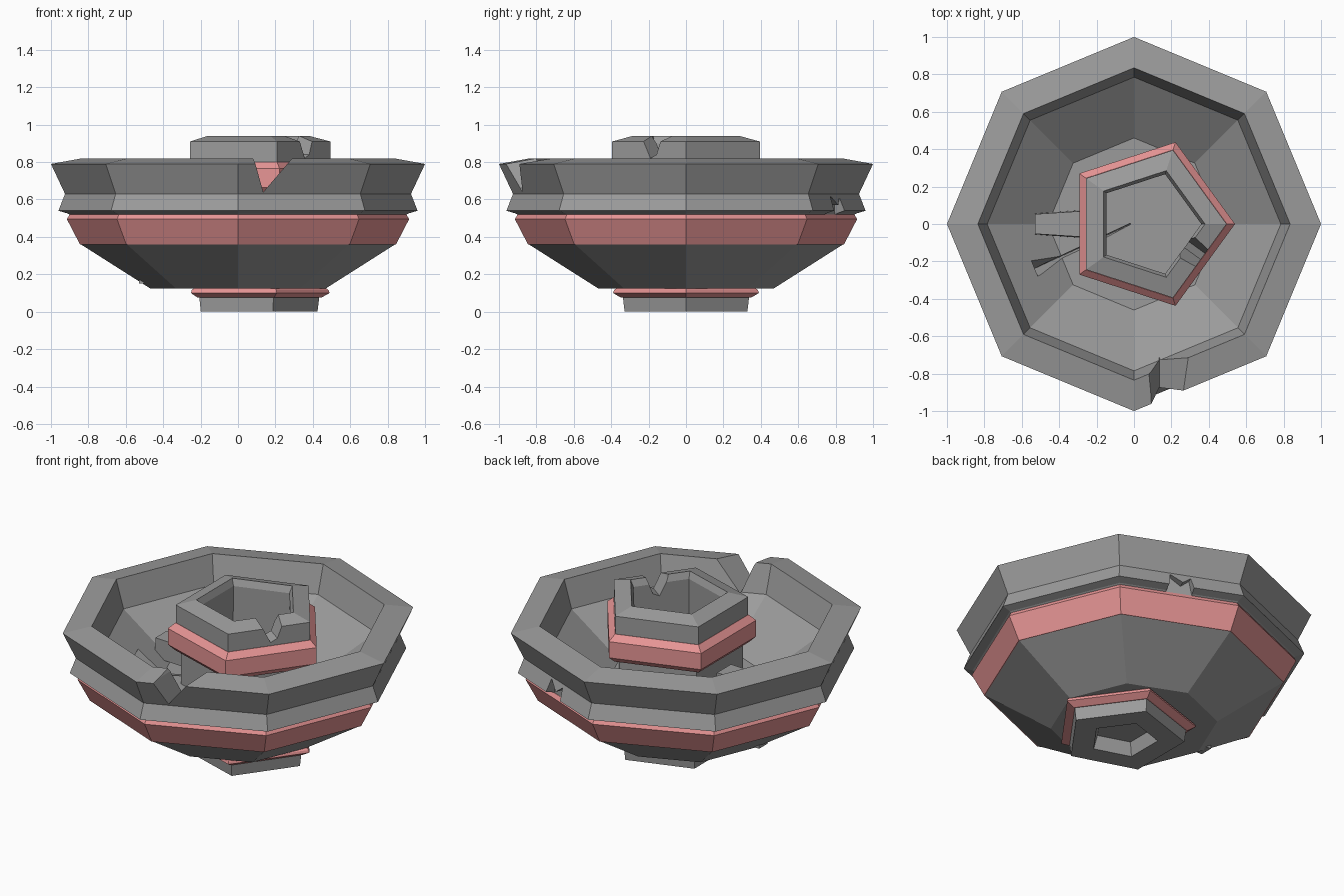
import bpy, bmesh, math
from mathutils import Vector

if "Cube" in bpy.data.objects:
    bpy.data.objects.remove(bpy.data.objects["Cube"])

CX = 0.08  # pentagonal parts sit slightly off the axis


def material(name, colour):
    m = bpy.data.materials.new(name)
    m.diffuse_color = colour
    m.use_nodes = True
    m.node_tree.nodes["Principled BSDF"].inputs["Base Color"].default_value = m.diffuse_color
    return m


pink = material("pink", (0.80, 0.30, 0.30, 1))
grey = material("dark_grey", (0.33, 0.33, 0.33, 1))


def make_object(name, bm, mat):
    bmesh.ops.recalc_face_normals(bm, faces=bm.faces)
    me = bpy.data.meshes.new(name)
    bm.to_mesh(me)
    bm.free()
    ob = bpy.data.objects.new(name, me)
    bpy.context.collection.objects.link(ob)
    me.materials.append(mat)
    return ob


def lathe(name, profile, sides, cx=0.0, mat=grey):
    """Closed (radius, z) profile turned into a low-poly solid."""
    bm = bmesh.new()
    rings = []
    for r, z in profile:
        if r == 0:
            rings.append([bm.verts.new((cx, 0, z))] * sides)
        else:
            rings.append([bm.verts.new((cx + r * math.cos(i * math.tau / sides),
                                        r * math.sin(i * math.tau / sides), z))
                          for i in range(sides)])
    for a, b in zip(rings, rings[1:] + rings[:1]):
        for i in range(sides):
            j = (i + 1) % sides
            vs = list(dict.fromkeys((a[i], a[j], b[j], b[i])))
            if len(vs) > 2:
                bm.faces.new(vs)
    return make_object(name, bm, mat)


def wedge(name, outline, origin, angle, depth, taper=1.0):
    """Prism with an (along, z) outline, pushed both ways along a heading."""
    out = Vector((math.cos(angle), math.sin(angle), 0))
    side = Vector((-out.y, out.x, 0))
    bm = bmesh.new()
    ends = []
    for d, s in ((-depth, 1.0), (depth, taper)):
        ends.append([bm.verts.new(Vector(origin) + side * u * s + out * d + Vector((0, 0, z)))
                     for u, z in outline])
    n = len(outline)
    for e in ends:
        bm.faces.new(e)
    for i in range(n):
        j = (i + 1) % n
        bm.faces.new((ends[0][i], ends[0][j], ends[1][j], ends[1][i]))
    return make_object(name, bm, grey)


def cut(target, cutter):
    mod = target.modifiers.new("chip", 'BOOLEAN')
    mod.operation = 'DIFFERENCE'
    mod.solver = 'EXACT'
    mod.object = cutter
    bpy.context.view_layer.objects.active = target
    bpy.ops.object.modifier_apply(modifier=mod.name)
    bpy.data.objects.remove(cutter)


# Octagonal bowl with a stepped rim
bowl = lathe("bowl", [(0, 0.125), (0.47, 0.125), (0.84, 0.36), (0.87, 0.50), (0.91, 0.525),
                      (0.96, 0.54), (0.925, 0.63), (1.0, 0.79), (0.835, 0.82),
                      (0.785, 0.65), (0.46, 0.42), (0, 0.42)], 8)
# Pink band around the bowl
lathe("bowl_band", [(0.78, 0.36), (0.845, 0.36), (0.915, 0.495), (0.90, 0.52), (0.80, 0.52)],
      8, 0, pink)

# Broken notches in the rim, the lower ridge and a crack across the floor
cut(bowl, wedge("rim_cutter", [(0.06, 0.86), (0.09, 0.80), (0.135, 0.64), (0.29, 0.82), (0.32, 0.86)],
                (0, -0.87, 0), -math.pi / 2, 0.18))
cut(bowl, wedge("ridge_cutter", [(-0.08, 0.50), (0.08, 0.50), (0.06, 0.61), (0.01, 0.57), (-0.06, 0.62)],
                (0.35, 0.85, 0), math.radians(67.5), 0.09))
cut(bowl, wedge("crack_cutter", [(-0.012, 0.54), (0.0, 0.38), (0.012, 0.54)],
                (-0.30, -0.13, 0), math.radians(205), 0.31, 4.0))

# Open pentagonal tube standing on the bowl floor, with its own pink band
cup = lathe("cup", [(0.29, 0.41), (0.385, 0.41), (0.385, 0.64), (0.415, 0.70), (0.415, 0.91),
                    (0.30, 0.94), (0.28, 0.90)], 5, CX)
lathe("cup_band", [(0.37, 0.63), (0.42, 0.63), (0.46, 0.665), (0.46, 0.765), (0.417, 0.80),
                   (0.37, 0.80)], 5, CX, pink)
cut(cup, wedge("cup_cutter", [(-0.075, 0.96), (-0.06, 0.92), (-0.01, 0.82), (0.03, 0.84), (0.075, 0.96)],
               (0.36, -0.18, 0), math.radians(-36), 0.13))

# Hollow pentagonal foot with pink collar
lathe("foot", [(0, 0.08), (0.17, 0.08), (0.195, 0), (0.345, 0), (0.355, 0.08), (0.355, 0.13),
               (0, 0.13)], 5, CX)
lathe("foot_collar", [(0.34, 0.075), (0.365, 0.075), (0.41, 0.10), (0.405, 0.115),
                      (0.385, 0.13), (0.34, 0.13)], 5, CX, pink)

# Strut between bowl slope and neck, and its end poking out below
wedge("strut", [(-0.075, 0.44), (0.075, 0.44), (0.07, 0.56), (-0.07, 0.56)],
      (-0.395, 0, 0), math.pi, 0.135, 0.75)
wedge("strut_end", [(-0.04, 0.15), (0.04, 0.15), (0.04, 0.24), (-0.04, 0.24)],
      (-0.48, 0, 0), math.pi, 0.05)
